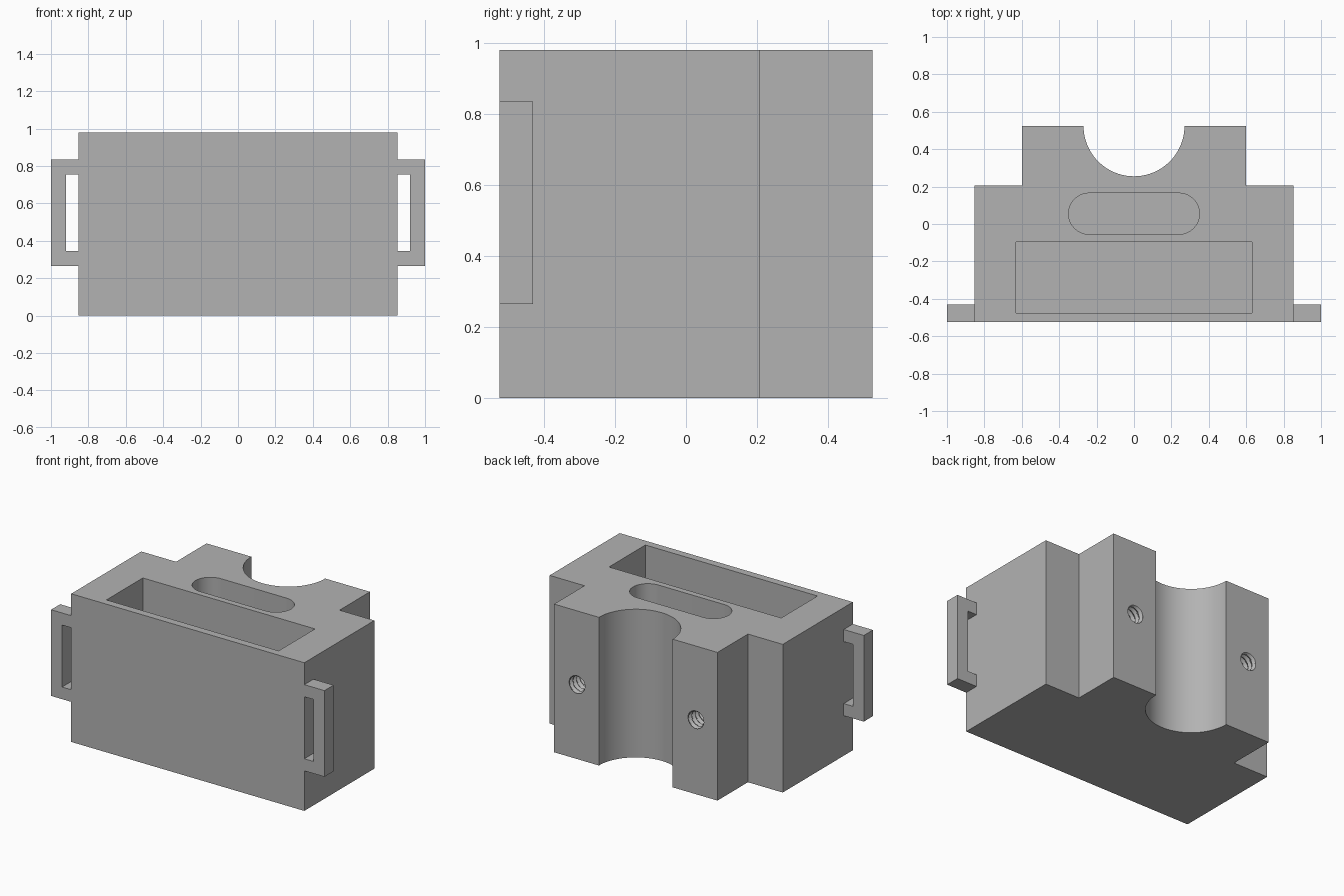
import bpy, bmesh, math
from mathutils import Matrix

cube = bpy.data.objects.get("Cube")
if cube:
    bpy.data.objects.remove(cube, do_unlink=True)

HEIGHT, FRONT, BACK, SIDE = 0.98, -0.525, 0.525, 0.853

grey = bpy.data.materials.new("plain grey")
grey.use_nodes = True
colour = (0.45, 0.45, 0.45, 1)
grey.diffuse_color = colour
grey.node_tree.nodes["Principled BSDF"].inputs["Base Color"].default_value = colour


def make_object(name, bm):
    bmesh.ops.recalc_face_normals(bm, faces=bm.faces)
    mesh = bpy.data.meshes.new(name)
    bm.to_mesh(mesh)
    bm.free()
    mesh.materials.append(grey)
    obj = bpy.data.objects.new(name, mesh)
    bpy.context.collection.objects.link(obj)
    return obj


def prism(name, outline, low, high, along_y=False):
    """Extrude an xy outline up z, or an xz outline along y."""
    bm = bmesh.new()
    place = (lambda a, b: (a, low, b)) if along_y else (lambda a, b: (a, b, low))
    face = bm.faces.new([bm.verts.new(place(a, b)) for a, b in outline])
    extruded = bmesh.ops.extrude_face_region(bm, geom=[face])["geom"]
    shift = (0, high - low, 0) if along_y else (0, 0, high - low)
    bmesh.ops.translate(bm, vec=shift,
                        verts=[g for g in extruded if isinstance(g, bmesh.types.BMVert)])
    return make_object(name, bm)


def arc(cx, cy, radius, start, end, steps):
    angles = [math.radians(start + (end - start) * i / steps) for i in range(steps + 1)]
    return [(cx + radius * math.cos(a), cy + radius * math.sin(a)) for a in angles]


def thread_cutter(x, z, depth=0.3, major=0.066, minor=0.05, pitch=0.036):
    """Tube whose radius follows a helical triangle wave."""
    bm = bmesh.new()
    sides, rings = 24, int(depth / pitch * 8)
    loops = []
    for i in range(rings + 1):
        y = BACK + 0.02 - (depth + 0.02) * i / rings
        loop = []
        for k in range(sides):
            phase = (y / pitch + k / sides) % 1
            r = minor + (major - minor) * abs(2 * phase - 1)
            a = math.tau * k / sides
            loop.append(bm.verts.new((x + r * math.cos(a), y, z + r * math.sin(a))))
        loops.append(loop)
    for a, b in zip(loops, loops[1:]):
        for k in range(sides):
            n = (k + 1) % sides
            bm.faces.new((a[k], a[n], b[n], b[k]))
    bm.faces.new(loops[0])
    bm.faces.new(loops[-1])
    bmesh.ops.triangulate(bm, faces=bm.faces)
    return make_object("thread_cutter", bm)


def cut(target, cutter):
    mod = target.modifiers.new("cut", "BOOLEAN")
    mod.operation, mod.solver, mod.object = "DIFFERENCE", "EXACT", cutter
    bpy.context.view_layer.objects.active = target
    bpy.ops.object.modifier_apply(modifier=mod.name)
    bpy.data.objects.remove(cutter, do_unlink=True)


# Stepped body with a half-round channel down the back
shoulder, step = 0.598, 0.207
outline = [(-SIDE, FRONT), (SIDE, FRONT), (SIDE, step), (shoulder, step), (shoulder, BACK)]
outline += arc(0, BACK, 0.27, 0, -180, 48)
outline += [(-shoulder, BACK), (-shoulder, step), (-SIDE, step)]
body = prism("body", outline, 0, HEIGHT)

# Rectangular pocket and rounded slot, open at the top
px, py0, py1 = 0.63, -0.475, -0.095
cut(body, prism("pocket_cutter", [(-px, py0), (px, py0), (px, py1), (-px, py1)], 0.07, 1.1))
slot = arc(0.24, 0.055, 0.11, -90, 90, 20) + arc(-0.24, 0.055, 0.11, 90, 270, 20)
cut(body, prism("slot_cutter", slot, 0.07, 1.1))

# Threaded holes in the back
for side in (-1, 1):
    cut(body, thread_cutter(side * 0.435, HEIGHT / 2))

# Strap loops at the front corners
for side, name in ((1, "left_strap_loop"), (-1, "right_strap_loop")):
    loop = [(SIDE, 0.265), (1, 0.265), (1, 0.835), (SIDE, 0.835),
            (SIDE, 0.755), (0.92, 0.755), (0.92, 0.345), (SIDE, 0.345)]
    prism(name, [(side * x, z) for x, z in loop], FRONT, -0.43, along_y=True)

# Smooth the curved walls, keep the corners crisp
bpy.ops.object.select_all(action="DESELECT")
body.select_set(True)
bpy.context.view_layer.objects.active = body
bpy.ops.object.shade_smooth_by_angle(angle=math.radians(25))
